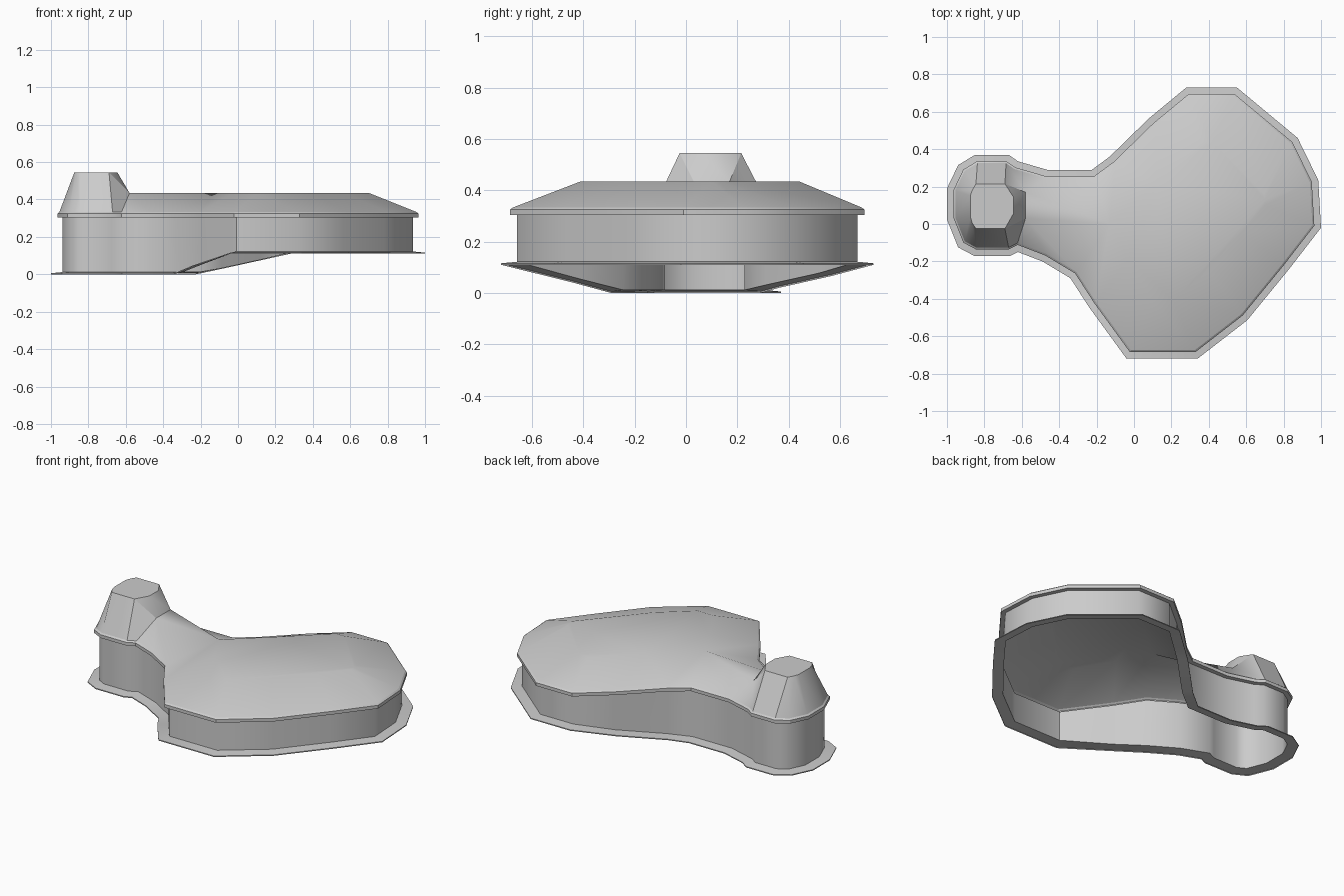
import bpy, bmesh, math
from mathutils import Vector

if "Cube" in bpy.data.objects:
    bpy.data.objects.remove(bpy.data.objects["Cube"])

# Footprint, clockwise from the left end (outer edge of the base flange)
OUT = [Vector(p) for p in [
    (-1, .19), (-.94, .315), (-.85, .37), (-.67, .37), (-.62, .335), (-.465, .29),
    (-.225, .29), (-.13, .36), (.08, .565), (.28, .73), (.55, .73), (.875, .46),
    (.985, .235), (1, -.02), (.83, -.24), (.605, -.515), (.34, -.72), (-.04, -.72),
    (-.24, -.445), (-.34, -.29), (-.49, -.2), (-.62, -.15), (-.66, -.17),
    (-.855, -.17), (-.94, -.125), (-1, .025)]]
N = len(OUT)
# The base rises from the ground at the neck to the raised main body
BASE = [0.0] * 7 + [.02, .066] + [.11] * 9 + [.042] + [0.0] * 7


def inset(d):
    """Mitred inset of the footprint."""
    res = []
    for i, p in enumerate(OUT):
        a = (p - OUT[i - 1]).normalized()
        b = (OUT[(i + 1) % N] - p).normalized()
        na, nb = Vector((a.y, -a.x)), Vector((b.y, -b.x))
        m = (na + nb).normalized()
        res.append(p + m * d / max(.5, m.dot(na)))
    return res


def ring(d, z):
    zs = z if isinstance(z, list) else [z] * N
    return [(p.x, p.y, h) for p, h in zip(inset(d), zs)]


def raised(h):
    return [b + h for b in BASE]


def build(name, loops, extra=(), angle=30):
    """Skin consecutive loops, add extra faces and weld."""
    bm = bmesh.new()
    faces = [list(f) for f in extra]
    for lo, up in zip(loops, loops[1:]):
        for i in range(N):
            j = (i + 1) % N
            faces.append([lo[i], up[i], up[j], lo[j]])
    cache = {}
    for f in faces:
        vs = []
        for c in f:
            key = tuple(round(v, 4) for v in c)
            if key not in cache:
                cache[key] = bm.verts.new(key)
            if cache[key] not in vs:
                vs.append(cache[key])
        if len(vs) > 2:
            bm.faces.new(vs)
    me = bpy.data.meshes.new(name)
    bm.to_mesh(me)
    bm.free()
    ob = bpy.data.objects.new(name, me)
    bpy.context.collection.objects.link(ob)
    bpy.ops.object.select_all(action='DESELECT')
    ob.select_set(True)
    bpy.context.view_layer.objects.active = ob
    bpy.ops.object.shade_smooth_by_angle(angle=math.radians(angle))
    return ob


# Base flange and wall (open underneath)
build("base_flange", [ring(0, BASE), ring(0, raised(.006)), ring(.062, raised(.012))])
build("wall", [ring(.062, raised(.012)), ring(.062, .305)], angle=50)

# Projecting eave
build("eave", [ring(.062, .305), ring(.035, .305), ring(.035, .325), ring(.045, .333)])

# Roof: each eave point leads to a tower-top, neck-ridge or plateau point
H, T = .435, .545
A, B, R = (-.58, .17, H), (-.58, .03, H), (-.13, 0, H)
tower_w = [(x, y, T) for x, y in [(-.875, .15), (-.865, .18), (-.845, .215), (-.69, .215)]]
tower_s = [(x, y, T) for x, y in [(-.69, -.025), (-.845, -.025), (-.865, .005), (-.875, .04)]]
plateau = [(x, y, H) for x, y in [
    (.12, .22), (.36, .44), (.42, .44), (.695, .16), (.7, .13), (.7, .1), (.57, -.05),
    (.4, -.25), (.21, -.41), (.1, -.41), (-.03, -.19)]]
inner = tower_w + [A, A, R, R] + plateau + [R, B, B] + tower_s
e1, e2 = (-.645, .145, T), (-.645, .055, T)
extra = [
    [R] + plateau[::-1],                                  # flat plateau
    [tower_s[0], e2, e1] + tower_w[::-1] + tower_s[:0:-1],  # tower top
    [e1, tower_w[3], A], [e2, e1, A, B], [tower_s[0], e2, B],  # tower side to neck
    [B, R, A],                                            # neck ridge
]
build("roof_and_tower", [ring(.045, .333), inner], extra, angle=35)
